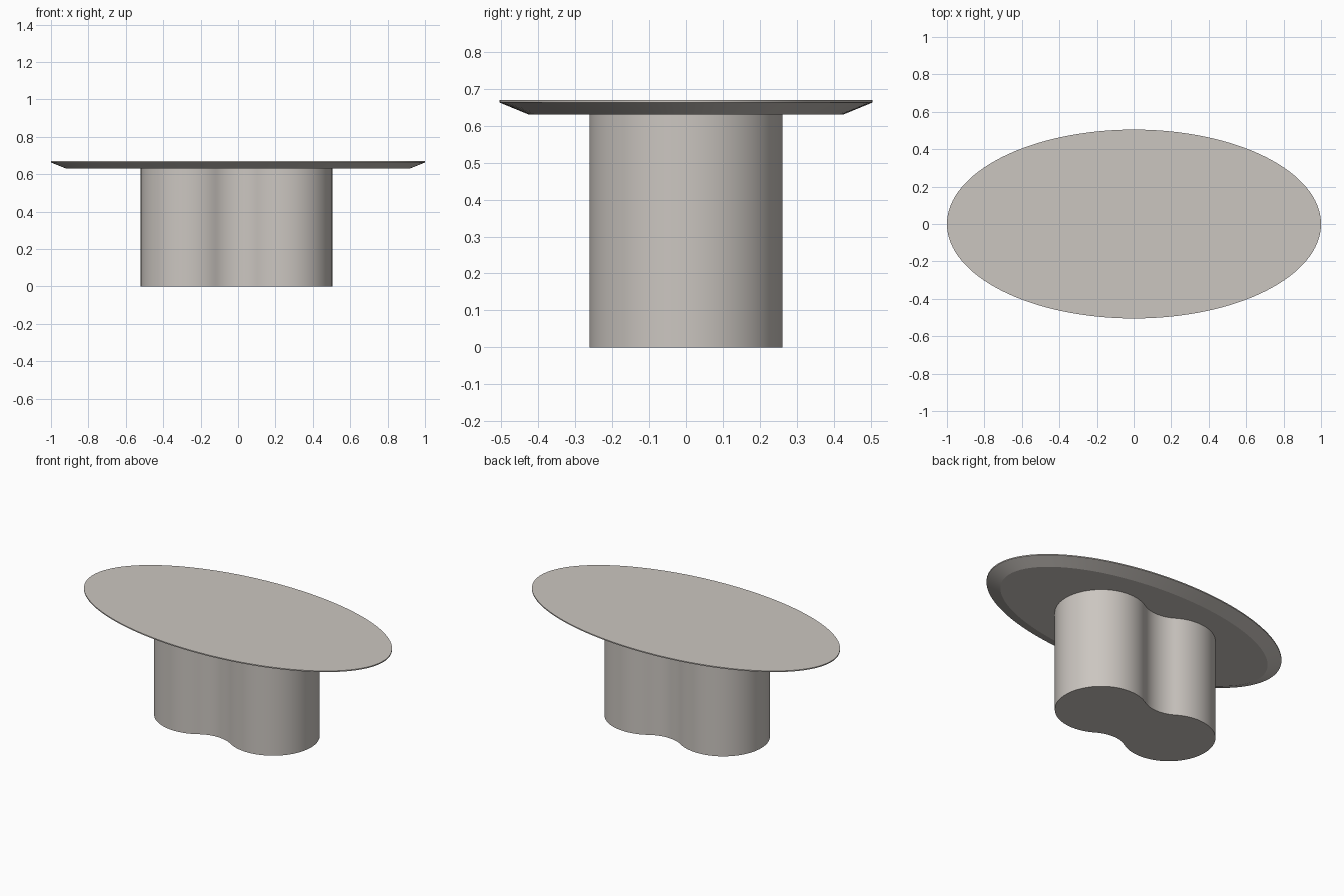
import bpy, bmesh, math

if "Cube" in bpy.data.objects:
    bpy.data.objects.remove(bpy.data.objects["Cube"])

stone = bpy.data.materials.new("warm_grey_stone")
stone.diffuse_color = (0.60, 0.565, 0.53, 1)
stone.use_nodes = True
stone.node_tree.nodes["Principled BSDF"].inputs["Base Color"].default_value = stone.diffuse_color


def loft(name, rings, angle=20):
    """Join a stack of equal-length 3D outlines and cap both ends."""
    bm = bmesh.new()
    loops = [[bm.verts.new(p) for p in ring] for ring in rings]
    n = len(loops[0])
    for lo, hi in zip(loops, loops[1:]):
        for i in range(n):
            j = (i + 1) % n
            bm.faces.new((lo[i], lo[j], hi[j], hi[i]))
    bm.faces.new(loops[0][::-1])
    bm.faces.new(loops[-1])
    bmesh.ops.recalc_face_normals(bm, faces=bm.faces)
    me = bpy.data.meshes.new(name)
    bm.to_mesh(me)
    bm.free()
    ob = bpy.data.objects.new(name, me)
    bpy.context.collection.objects.link(ob)
    me.materials.append(stone)
    bpy.context.view_layer.objects.active = ob
    ob.select_set(True)
    bpy.ops.object.shade_smooth_by_angle(angle=math.radians(angle))
    ob.select_set(False)
    return ob


def ellipse(a, b, z, n=128):
    return [(a * math.cos(2 * math.pi * i / n), b * math.sin(2 * math.pi * i / n), z)
            for i in range(n)]


def arc(cx, cy, r, a0, a1, n):
    return [(cx + r * math.cos(a0 + (a1 - a0) * i / n),
             cy + r * math.sin(a0 + (a1 - a0) * i / n)) for i in range(n)]


# Tabletop: oval slab with a thin rim and a wide bevel underneath
loft("tabletop", [ellipse(0.918, 0.425, 0.63), ellipse(1.0, 0.505, 0.663),
                  ellipse(1.0, 0.505, 0.67)])

# Pedestal: two round lobes joined by tangent concave waists
R, D, WAIST, SHIFT = 0.262, 0.25, 0.19, -0.008
r = (D * D + WAIST * WAIST - R * R) / (2 * (R - WAIST))   # waist fillet radius
h = WAIST + r                                             # fillet centre height
t = math.atan2(h, D)
half = arc(D, 0, R, -(math.pi - t), math.pi - t, 64) + arc(0, h, r, -t, -(math.pi - t), 20)
outline = half + [(-x, -y) for x, y in half]
loft("pedestal", [[(x + SHIFT, y, z) for x, y in outline] for z in (0, 0.63)])
